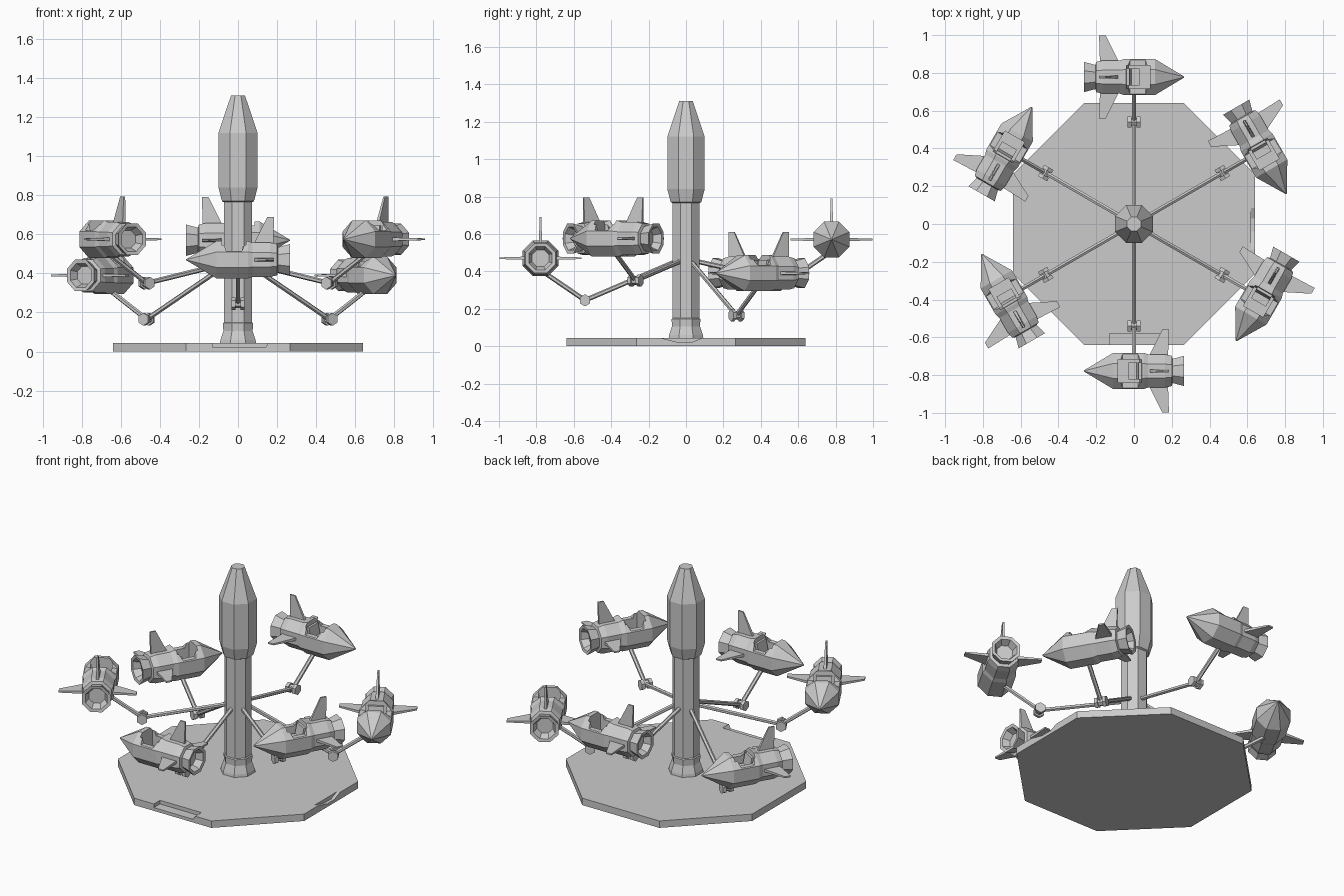
import bpy, bmesh, math
from mathutils import Vector, Matrix

if "Cube" in bpy.data.objects:
    bpy.data.objects.remove(bpy.data.objects["Cube"], do_unlink=True)

grey = bpy.data.materials.new("plain_grey")
grey.use_nodes = True
grey.diffuse_color = (0.6, 0.6, 0.6, 1)
grey.node_tree.nodes["Principled BSDF"].inputs["Base Color"].default_value = (0.6, 0.6, 0.6, 1)


def add(name, bm, matrix=None):
    bmesh.ops.recalc_face_normals(bm, faces=bm.faces)
    mesh = bpy.data.meshes.new(name)
    bm.to_mesh(mesh)
    bm.free()
    mesh.materials.append(grey)
    return place(name, mesh, matrix)


def place(name, mesh, matrix=None):
    obj = bpy.data.objects.new(name, mesh)
    bpy.context.collection.objects.link(obj)
    if matrix:
        obj.matrix_world = matrix
    return obj


def lathe(profile, sides=8):
    """Spin (apothem, height) pairs about z, with flats facing the axes."""
    bm = bmesh.new()
    grow = 1 / math.cos(math.pi / sides)
    rings = []
    for r, z in profile:
        angles = [math.tau * (i + 0.5) / sides for i in range(sides)]
        rings.append([bm.verts.new((r * grow * math.cos(a), r * grow * math.sin(a), z)) for a in angles])
    for low, high in zip(rings, rings[1:]):
        for i in range(sides):
            j = (i + 1) % sides
            bm.faces.new((low[i], low[j], high[j], high[i]))
    bm.faces.new(rings[0])
    bm.faces.new(rings[-1])
    return bm


def prism(points, y0, y1):
    """Extrude an xz outline from y0 to y1."""
    bm = bmesh.new()
    face = bm.faces.new([bm.verts.new((x, y0, z)) for x, z in points])
    new = bmesh.ops.extrude_face_region(bm, geom=[face])["geom"]
    bmesh.ops.translate(bm, vec=(0, y1 - y0, 0), verts=[v for v in new if isinstance(v, bmesh.types.BMVert)])
    return bm


def carve(obj, cutter):
    mod = obj.modifiers.new("carve", "BOOLEAN")
    mod.operation, mod.solver, mod.object = "DIFFERENCE", "EXACT", cutter
    cutter.hide_render = True
    bpy.context.view_layer.update()
    graph = bpy.context.evaluated_depsgraph_get()
    mesh = bpy.data.meshes.new_from_object(obj.evaluated_get(graph))
    obj.modifiers.clear()
    obj.data = mesh
    bpy.data.objects.remove(cutter, do_unlink=True)


def rod(name, a, b, radius, sides=6):
    a, b = Vector(a), Vector(b)
    turn = (b - a).to_track_quat("Z", "Y").to_matrix().to_4x4()
    return add(name, lathe([(radius, 0), (radius, (b - a).length)], sides), Matrix.Translation(a) @ turn)


# Platform with a shallow front step and a dip in the side edge
platform = add("platform", lathe([(0.64, 0), (0.64, 0.043)]))
carve(platform, add("step_cutter", prism([(-0.13, 0.02), (0.14, 0.02), (0.165, 0.06), (-0.13, 0.06)], -0.7, -0.58)))
dip = prism([(-0.16, 0.05), (-0.04, 0.02), (0.03, 0.02), (0.1, 0.05)], -0.66, -0.62)
carve(platform, add("dip_cutter", dip, Matrix.Rotation(math.pi / 2, 4, "Z")))

# Central tower
add("tower", lathe([(0.093, 0.04), (0.09, 0.06), (0.075, 0.105), (0.077, 0.145), (0.072, 0.15),
                    (0.072, 0.765), (0.082, 0.77), (0.1, 0.84), (0.1, 1.12), (0.036, 1.31)]))

# Ride car hull: hollow nozzle, body and nose cone along local x
hull_bm = lathe([(0.045, -0.22), (0.062, -0.262), (0.08, -0.265), (0.064, -0.205), (0.08, -0.2),
                 (0.088, -0.165), (0.088, -0.075), (0.096, -0.05), (0.096, 0.11), (0.003, 0.265)])
bmesh.ops.rotate(hull_bm, verts=hull_bm.verts, matrix=Matrix.Rotation(math.pi / 2, 3, "Y"))
hull = add("hull_pattern", hull_bm)
carve(hull, add("opening_cutter", prism([(-0.02, 0.045), (0.06, 0.045), (0.09, 0.13), (-0.055, 0.13)], -0.12, 0.12)))
carve(hull, add("well_cutter", prism([(-0.03, -0.02), (0.085, -0.02), (0.085, 0.13), (-0.045, 0.13)], -0.06, 0.06)))
hull_mesh = hull.data
bpy.data.objects.remove(hull, do_unlink=True)


def fin():
    """Swept fin rising in z, thinning toward its tip."""
    bm = prism([(-0.18, 0.07), (-0.075, 0.07), (-0.15, 0.22), (-0.185, 0.22)], -0.009, 0.009)
    for v in bm.verts:
        if v.co.z > 0.2:
            v.co.y *= 0.5
    return bm


def seat():
    return prism([(-0.035, -0.02), (0.03, -0.02), (0.03, 0.005), (-0.012, 0.005), (-0.025, 0.07), (-0.04, 0.07)], -0.045, 0.045)


# Six cars on jointed arms, all flying the same way round
heights = {30: 0.39, 90: 0.57, 150: 0.39, 210: 0.575, 270: 0.47, 330: 0.575}
for number, (degrees, z) in enumerate(heights.items(), 1):
    angle = math.radians(degrees)
    spin = Matrix.Rotation(angle - math.pi / 2, 4, "Z")
    frame = Matrix.Translation((0.778 * math.cos(angle), 0.778 * math.sin(angle), z)) @ spin

    place(f"car_{number}_hull", hull_mesh, frame)
    add(f"car_{number}_seat", seat(), frame)
    for side, roll in (("top", 0), ("outer", -90), ("inner", 90)):
        add(f"car_{number}_{side}_fin", fin(), frame @ Matrix.Rotation(math.radians(roll), 4, "X"))

    # Arm rods and the elbow with its two cheek plates
    def at(radius, height, sideways=0):
        return spin @ Vector((sideways, radius, height))

    elbow = z - 0.225
    rod(f"arm_{number}_lower", at(0.05, 0.455), at(0.54, elbow), 0.011)
    rod(f"arm_{number}_upper", at(0.54, elbow), at(0.76, z - 0.075), 0.011)
    rod(f"arm_{number}_elbow", at(0.54, elbow, -0.03), at(0.54, elbow, 0.03), 0.02)
    for s in (-1, 1):
        rod(f"arm_{number}_cheek_{'front' if s > 0 else 'rear'}",
            at(0.54, elbow, s * 0.014), at(0.54, elbow, s * 0.034), 0.028)
